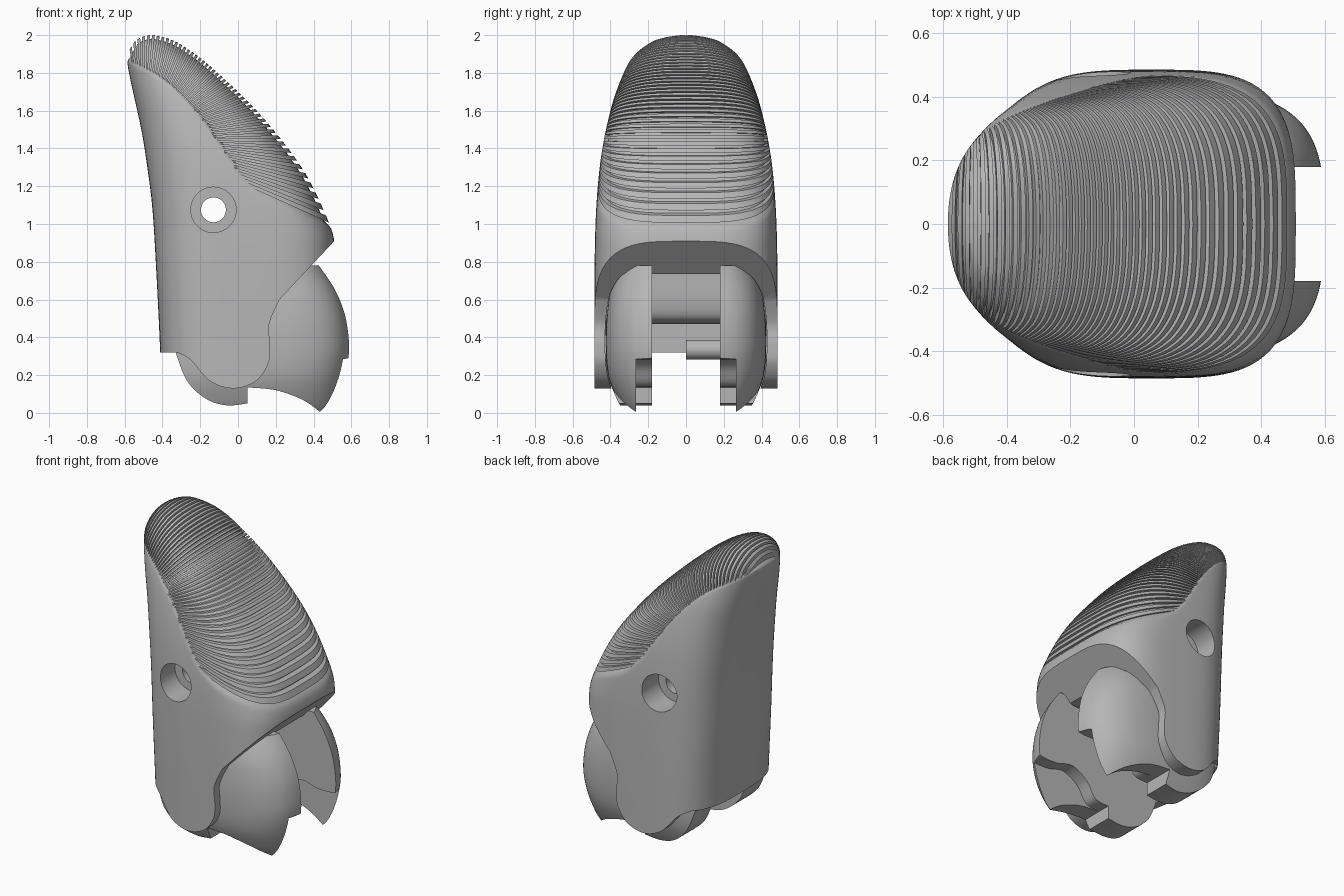
import bpy, bmesh, math
from mathutils import Vector

if "Cube" in bpy.data.objects:
    bpy.data.objects.remove(bpy.data.objects["Cube"])

grey = bpy.data.materials.new("plain grey")
grey.use_nodes = True
grey.diffuse_color = (0.47, 0.47, 0.47, 1)
grey.node_tree.nodes["Principled BSDF"].inputs["Base Color"].default_value = (0.47, 0.47, 0.47, 1)


def curve(table):
    """Smooth function through (position, value) pairs."""
    def f(p):
        p = min(max(p, table[0][0]), table[-1][0])
        i = 0
        while i < len(table) - 2 and p > table[i + 1][0]:
            i += 1
        def slope(j):
            a, b = table[max(j - 1, 0)], table[min(j + 1, len(table) - 1)]
            return (b[1] - a[1]) / (b[0] - a[0])
        (p0, v0), (p1, v1) = table[i], table[i + 1]
        w = p1 - p0
        t = (p - p0) / w
        return ((1 + 2 * t) * (1 - t) ** 2 * v0 + t * (1 - t) ** 2 * w * slope(i)
                + t * t * (3 - 2 * t) * v1 + t * t * (t - 1) * w * slope(i + 1))
    return f


def outline(*runs):
    """Join smooth runs of (x, z) points, with corners where runs meet."""
    out = []
    for run in runs:
        pts = [Vector(p) for p in run]
        for i in range(len(pts) - 1):
            a, b = pts[max(i - 1, 0)], pts[min(i + 2, len(pts) - 1)]
            p, q = pts[i], pts[i + 1]
            steps = 8 if len(pts) > 2 else 1
            for s in range(steps):
                t = s / steps
                out.append(p * (1 + 2 * t) * (1 - t) ** 2 + (q - a) * 0.5 * t * (1 - t) ** 2
                           + q * t * t * (3 - 2 * t) + (b - p) * 0.5 * t * t * (t - 1))
        out.append(pts[-1])
    return [p for i, p in enumerate(out) if (p - out[i - 1]).length > 1e-5]


def finish(name, bm):
    bmesh.ops.recalc_face_normals(bm, faces=bm.faces)
    mesh = bpy.data.meshes.new(name)
    bm.to_mesh(mesh)
    bm.free()
    mesh.materials.append(grey)
    obj = bpy.data.objects.new(name, mesh)
    bpy.context.collection.objects.link(obj)
    return obj


def slab(name, profile, y0, y1):
    bm = bmesh.new()
    face = bm.faces.new([bm.verts.new((p[0], y0, p[1])) for p in profile])
    side = bmesh.ops.extrude_face_region(bm, geom=[face])["geom"]
    bmesh.ops.translate(bm, vec=(0, y1 - y0, 0), verts=[v for v in side if isinstance(v, bmesh.types.BMVert)])
    return finish(name, bm)


def disc(name, x, z, r, y0, y1):
    return slab(name, [(x + r * math.cos(a * math.tau / 48), z + r * math.sin(a * math.tau / 48))
                       for a in range(48)], y0, y1)


def oval(x0, x1, w, z, n_back, n_front, count=144):
    """Rounded-square cross-section at one height."""
    ring = []
    for i in range(count):
        a = i * math.tau / count
        c, s = math.cos(a), math.sin(a)
        n = n_front if c > 0 else n_back
        k = (abs(c) ** n + abs(s) ** n) ** (-1 / n)
        ring.append(((x0 + x1) / 2 + (x1 - x0) / 2 * c * k, w * s * k, z))
    return ring


def loft(rings):
    bm = bmesh.new()
    rows = [[bm.verts.new(p) for p in ring] for ring in rings]
    n = len(rows[0])
    for a, b in zip(rows, rows[1:]):
        for i in range(n):
            bm.faces.new((a[i], a[(i + 1) % n], b[(i + 1) % n], b[i]))
    bm.faces.new(rows[0])
    bm.faces.new(rows[-1])
    bmesh.ops.recalc_face_normals(bm, faces=bm.faces)
    bm.normal_update()
    return bm


def boolean(obj, tool, operation):
    mod = obj.modifiers.new("cut", "BOOLEAN")
    mod.operation, mod.object, mod.solver = operation, tool, "EXACT"
    bpy.context.view_layer.objects.active = obj
    bpy.ops.object.modifier_apply(modifier=mod.name)
    bpy.data.objects.remove(tool)


def smooth(obj, degrees=35):
    bpy.ops.object.select_all(action="DESELECT")
    obj.select_set(True)
    bpy.context.view_layer.objects.active = obj
    bpy.ops.object.shade_smooth_by_angle(angle=math.radians(degrees))


# Body shape: back, front, half width and squareness at each height
back = curve([(0, -.405), (.32, -.412), (.85, -.438), (1.1, -.455), (1.3, -.48), (1.5, -.512),
              (1.8, -.577), (1.88, -.585), (1.94, -.565), (1.98, -.53), (2, -.48)])
front = curve([(0, .52), (.9, .51), (1.085, .448), (1.31, .33), (1.54, .152), (1.69, .01),
               (1.88, -.2), (1.96, -.32), (1.985, -.38), (2, -.44)])
width = curve([(0, .485), (.9, .482), (1.3, .457), (1.6, .4), (1.8, .33), (1.9, .268),
               (1.97, .17), (1.99, .1), (2, .03)])
square_back = curve([(0, 3.3), (.9, 3.3), (1.4, 2.8), (1.8, 2.3), (2, 2)])
square_front = curve([(0, 3.5), (.9, 3.5), (1.3, 3.2), (1.8, 2.7), (2, 2.2)])
pad_edge = curve([(-.62, 1.88), (-.56, 1.85), (-.365, 1.735), (-.2, 1.566), (-.07, 1.38), (.03, 1.235),
                  (.14, 1.14), (.32, 1.06), (.47, .995), (.55, .96)])


def half_width(x, z):
    if z > 2:
        return -1
    b, f = back(z), front(z)
    u = (2 * x - b - f) / (f - b)
    n = square_front(z) if u > 0 else square_back(z)
    return width(z) * (1 - abs(u) ** n) ** (1 / n) if abs(u) < 1 else -1


heights = [2 * math.sin(math.radians(2 + 88 * i / 110)) for i in range(111)]
bm = loft([oval(back(z), front(z), width(z), z, square_back(z), square_front(z)) for z in heights])
# Sink the pad area so the ribs stand proud of it
sunk = {v: v.normal * 0.021 * min(max((v.co.z - pad_edge(v.co.x)) / 0.03, 0), 1) for v in bm.verts}
for v, move in sunk.items():
    v.co -= move
body = finish("body_shell", bm)

# Rounded envelope shared by the lugs and the cavity that holds them
lug_front = curve([(-.02, .52), (.13, .56), (.3, .595), (.4, .595), (.53, .573), (.66, .52), (.8, .43)])
lug_width = curve([(-.02, .31), (.06, .36), (.2, .412), (.4, .425), (.6, .41), (.7, .385), (.8, .345)])


def envelope(gap):
    return finish("lug_envelope", loft([oval(-.45 - gap, lug_front(z) + gap, lug_width(z) + gap, z, 3.5, 3.3)
                                        for z in [-.02 + i * .82 / 32 for i in range(33)]]))


# Lower edge with the hinge cheeks, inner cavity and cross hole
lower = outline([(-.7, .32), (-.32, .32)],
                [(-.32, .32), (-.25, .28), (-.15, .17), (-.03, .13), (.09, .165), (.16, .26),
                 (.17, .36), (.165, .47), (.22, .6)],
                [(.22, .6), (.51, .91)], [(.51, .91), (.75, 1.17)], [(.75, -.2), (-.7, -.2)])
boolean(body, slab("lower_cutter", lower, -1, 1), "DIFFERENCE")
cavity = slab("cavity_cutter", outline([(-.35, -.01), (-.35, .47)], [(-.35, .47), (.03, .47)],
                                       [(.03, .47), (.1, .5), (.13, .58), (.14, .735)],
                                       [(.14, .735), (.8, .735)], [(.8, .735), (.8, -.01)]), -.6, .6)
boolean(cavity, envelope(.004), "INTERSECT")
boolean(body, cavity, "DIFFERENCE")
boolean(body, disc("hole_cutter", -.13, 1.075, .066, -1, 1), "DIFFERENCE")
for s in (-1, 1):
    boolean(body, disc("recess_cutter", -.13, 1.075, .12, s * .3, s), "DIFFERENCE")
smooth(body)

# Fan of raised ribs over the finger pad
centre = Vector((-.5, 1.45))
RIBS, FIRST, LAST = 46, -24.3, 100


def crossing(angle, test, start):
    """Distance along the fan ray at which the test first becomes true."""
    d = Vector((math.cos(angle), math.sin(angle)))
    r = start
    while r < 1.4 and not test(*(centre + d * r)):
        r += 0.002
    return r


def rib_ring(angle):
    r0 = crossing(angle, lambda x, z: z > pad_edge(x), .02)
    r1 = crossing(angle, lambda x, z: half_width(x, z) < 0, r0) - .001
    d = Vector((math.cos(angle), math.sin(angle)))
    side = []
    for i in range(25):
        p = centre + d * (r0 + (r1 - r0) * math.sin(i / 24 * math.pi / 2))
        side.append((p.x, max(half_width(p.x, p.y), .001), p.y))
    return side + [(x, -y, z) for x, y, z in reversed(side)]


ribs = bmesh.new()
step = math.radians(LAST - FIRST) / RIBS
for k in range(RIBS):
    a = math.radians(FIRST) + k * step
    rib = loft([rib_ring(a), rib_ring(a + step * 0.58)])
    piece = bpy.data.meshes.new("rib")
    rib.to_mesh(piece)
    rib.free()
    ribs.from_mesh(piece)
    bpy.data.meshes.remove(piece)
smooth(finish("pad_ribs", ribs), 30)

# Hinge lugs: rounded outer plate plus shorter inner plate on each side
top_edge = [(.15, .73), (.33, .73), (.37, .78)]
hub = [(.05, .05), (-.06, .04), (-.17, .075), (-.27, .17), (-.33, .32)]
rear = [(-.33, .32), (-.3, .42), (-.15, .465), (.03, .468), (.12, .55), (.15, .73)]
outer_plate = outline(top_edge, [(.37, .78), (.65, .78)], [(.65, .78), (.65, .005)], [(.65, .005), (.435, .005)],
                      [(.435, .005), (.34, .07), (.2, .12), (.05, .135)], [(.05, .135), (.05, .05)], hub, rear)
inner_plate = outline(top_edge, [(.37, .78), (.65, .78)], [(.65, .78), (.65, .31)],
                      [(.65, .31), (.56, .285), (.45, .285), (.33, .31), (.22, .25), (.15, .15), (.05, .135)],
                      [(.05, .135), (.05, .05)], hub, rear)

for s, label in ((-1, "right"), (1, "left")):
    for name, plate, y0, y1 in (("outer_lug", outer_plate, .265, .5), ("inner_lug", inner_plate, .18, .27)):
        lug = slab(label + "_" + name, plate, s * y0, s * y1)
        boolean(lug, envelope(0), "INTERSECT")
        smooth(lug)
    # Pivot boss joining lug and cheek
    smooth(disc(label + "_pivot", -.03, .34, .075, s * .38, s * .45))

# Hinge pin stub
smooth(disc("hinge_pin", -.03, .335, .052, 0, .2))
